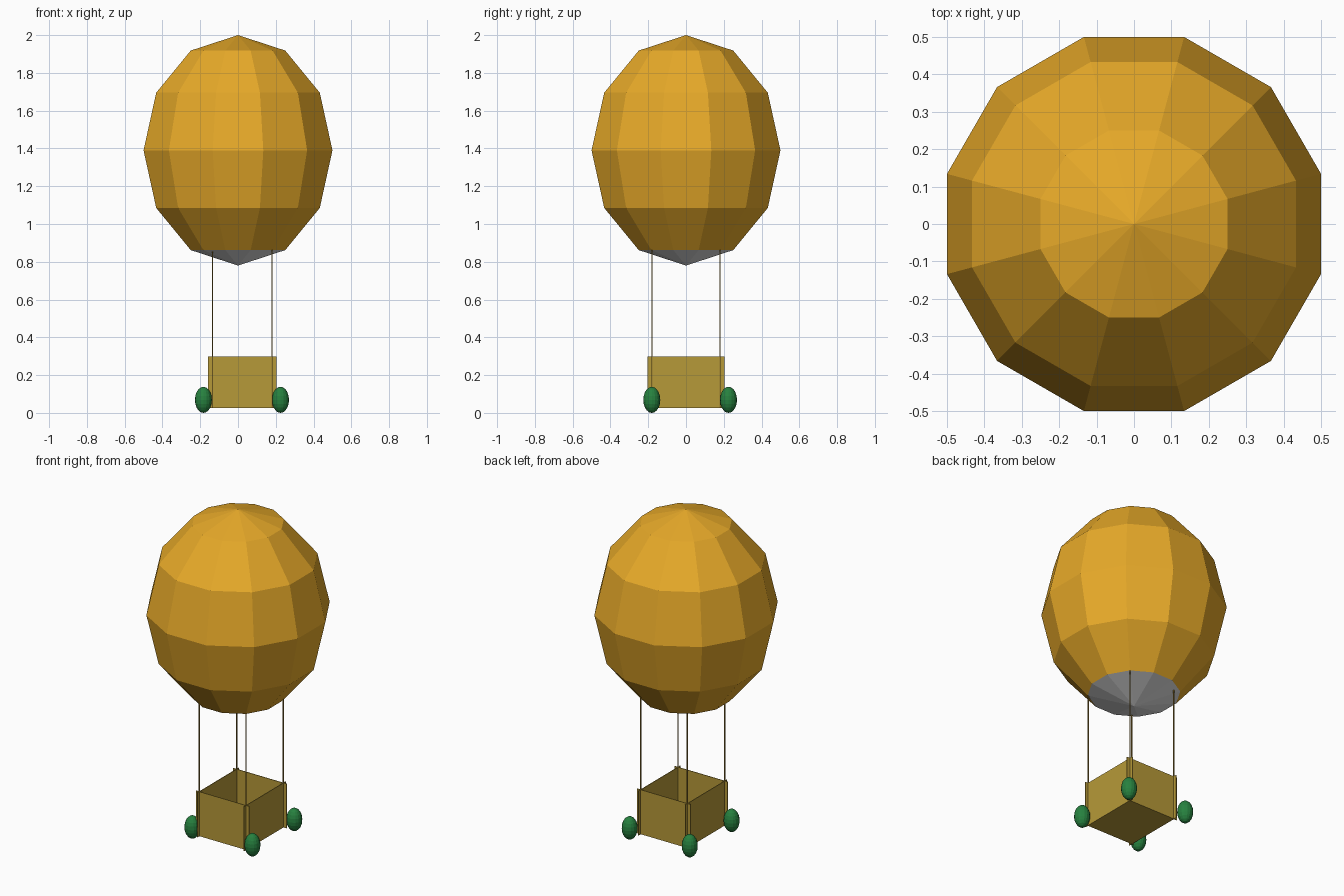
import bpy, bmesh, math
from mathutils import Matrix

if "Cube" in bpy.data.objects:
    bpy.data.objects.remove(bpy.data.objects["Cube"])


def material(name, rgb):
    m = bpy.data.materials.new(name)
    m.diffuse_color = (*rgb, 1)
    m.use_nodes = True
    m.node_tree.nodes["Principled BSDF"].inputs["Base Color"].default_value = m.diffuse_color
    return m


GOLD = material("golden fabric", (0.80, 0.40, 0.022))
GREY = material("pale mouth", (0.80, 0.80, 0.80))
WICKER = material("olive wicker", (0.47, 0.32, 0.04))
ROPE = material("brown rope", (0.32, 0.20, 0.03))
GREEN = material("green sandbag", (0.02, 0.22, 0.05))


def finish(name, bm, *mats):
    me = bpy.data.meshes.new(name)
    bm.to_mesh(me)
    bm.free()
    for m in mats:
        me.materials.append(m)
    ob = bpy.data.objects.new(name, me)
    bpy.context.collection.objects.link(ob)
    return ob


def ellipsoid(segments, rings, rx, rz, centre, turn=0):
    bm = bmesh.new()
    mat = (Matrix.Translation(centre) @ Matrix.Diagonal((rx, rx, rz, 1))
           @ Matrix.Rotation(turn, 4, "Z"))
    bmesh.ops.create_uvsphere(bm, u_segments=segments, v_segments=rings,
                              radius=1, matrix=mat)
    return bm


def box(name, lo, hi, mat):
    bm = bmesh.new()
    size = [b - a for a, b in zip(lo, hi)]
    mid = [(a + b) / 2 for a, b in zip(lo, hi)]
    bmesh.ops.create_cube(bm, size=1, matrix=Matrix.Translation(mid)
                          @ Matrix.Diagonal((*size, 1)))
    return finish(name, bm, mat)


# Balloon envelope: low-poly, with the lowest fan of faces pale
bm = ellipsoid(12, 6, 0.5 / math.cos(math.pi / 12), 0.61, (0, 0, 1.39), math.pi / 12)
for f in bm.faces:
    f.material_index = int(f.calc_center_median().z < 0.86)
finish("balloon_envelope", bm, GOLD, GREY)

# Basket: thin walls that cross slightly past each other at the corners
XS, YS = (-0.136, 0.181), (-0.181, 0.181)
OVER, T, Z0, Z1 = 0.022, 0.002, 0.026, 0.299
for side, x in zip(("left", "right"), XS):
    box(f"basket_wall_{side}", (x - T, YS[0] - OVER, Z0), (x + T, YS[1] + OVER, Z1), WICKER)
for side, y in zip(("front", "back"), YS):
    box(f"basket_wall_{side}", (XS[0] - OVER, y - T, Z0), (XS[1] + OVER, y + T, Z1), WICKER)
box("basket_floor", (XS[0], YS[0], Z0), (XS[1], YS[1], Z0 + 0.004), WICKER)

# Ropes at the corners and sandbags just outside them
R = 0.0025
for sx, x, bx in zip(("left", "right"), XS, (-0.183, 0.225)):
    for sy, y, by in zip(("front", "back"), YS, (-0.181, 0.225)):
        box(f"rope_{sy}_{sx}", (x - R, y - R, Z0), (x + R, y + R, 0.862), ROPE)
        finish(f"sandbag_{sy}_{sx}",
               ellipsoid(16, 10, 0.045, 0.069, (bx, by, 0.069)), GREEN)
